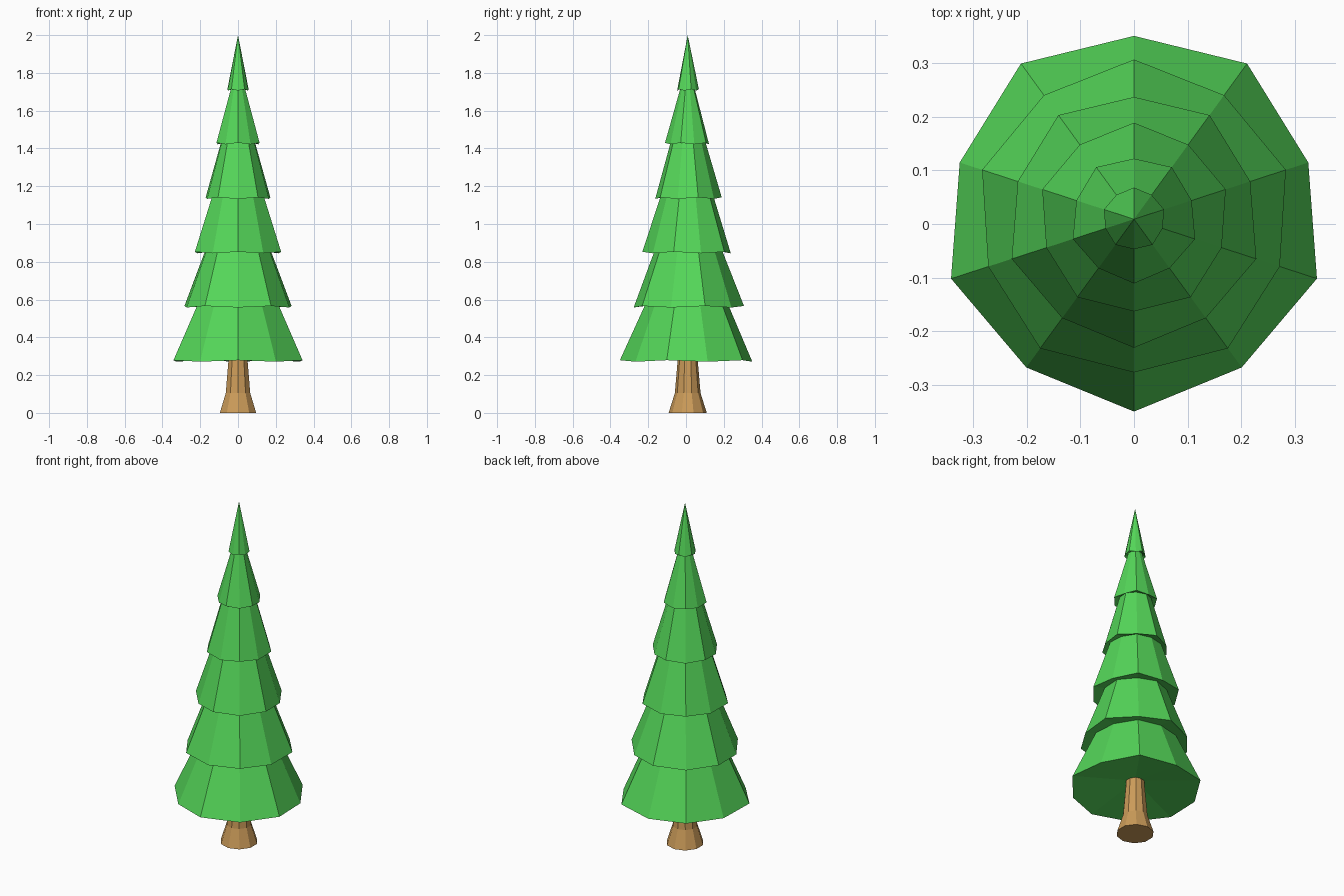
import bpy, bmesh
from math import sin, cos, radians

if "Cube" in bpy.data.objects:
    bpy.data.objects.remove(bpy.data.objects["Cube"])

SIDES = 10
CY = 0.009  # tree axis sits slightly behind the origin


def material(name, color):
    m = bpy.data.materials.new(name)
    m.diffuse_color = color
    m.use_nodes = True
    m.node_tree.nodes["Principled BSDF"].inputs["Base Color"].default_value = m.diffuse_color
    return m


def ring(bm, radii, heights):
    """Ten-sided ring alternating between two radii and two heights."""
    verts = []
    for k in range(SIDES):
        a = radians(90 + 36 * k)
        r, z = radii[k % 2], heights[k % 2]
        verts.append(bm.verts.new((r * cos(a), CY + r * sin(a), z)))
    return verts


def bridge(bm, lower, upper):
    for k in range(SIDES):
        n = (k + 1) % SIDES
        bm.faces.new((lower[k], lower[n], upper[n], upper[k]))


def fan(bm, verts, z):
    c = bm.verts.new((0, CY, z))
    for k in range(SIDES):
        bm.faces.new((verts[k], verts[(k + 1) % SIDES], c))


def finish(bm, name, mat):
    bmesh.ops.recalc_face_normals(bm, faces=bm.faces)
    mesh = bpy.data.meshes.new(name)
    bm.to_mesh(mesh)
    bm.free()
    mesh.materials.append(mat)
    bpy.context.collection.objects.link(bpy.data.objects.new(name, mesh))


# Foliage: one stepped skin of six tiers; (small r, large r, top r, hem z)
tiers = [(0.342, 0.359, 0.225, 0.271),
         (0.286, 0.298, 0.182, 0.558),
         (0.228, 0.240, 0.143, 0.845),
         (0.172, 0.180, 0.093, 1.133),
         (0.113, 0.120, 0.038, 1.422),
         (0.056, 0.059, None, 1.706)]
bm = bmesh.new()
previous = None
for i, (small, large, top, z) in enumerate(tiers):
    radii, heights = (small, large), (z, z + 0.008)
    if i % 2:  # the zigzag swaps on every other tier
        radii, heights = radii[::-1], heights[::-1]
    hem = ring(bm, radii, heights)
    if previous:
        bridge(bm, previous, hem)
    else:
        fan(bm, hem, z + 0.055)  # shallow hollow underside
    if top:
        s = top / large
        z_top = tiers[i + 1][3] + 0.015
        previous = ring(bm, [r * s for r in radii], (z_top, z_top))
        bridge(bm, hem, previous)
    else:
        fan(bm, hem, 2.0)  # pointed tip
finish(bm, "foliage", material("green_needles", (0.09, 0.68, 0.10, 1)))

# Trunk: flared foot tapering up into the foliage
bm = bmesh.new()
profile = [(0.101, 0.0), (0.068, 0.105), (0.053, 0.28), (0.05, 0.325)]
rings = [ring(bm, (r, r), (z, z)) for r, z in profile]
for lower, upper in zip(rings, rings[1:]):
    bridge(bm, lower, upper)
bm.faces.new(rings[0])
bm.faces.new(rings[-1])
finish(bm, "trunk", material("brown_bark", (0.60, 0.33, 0.10, 1)))
